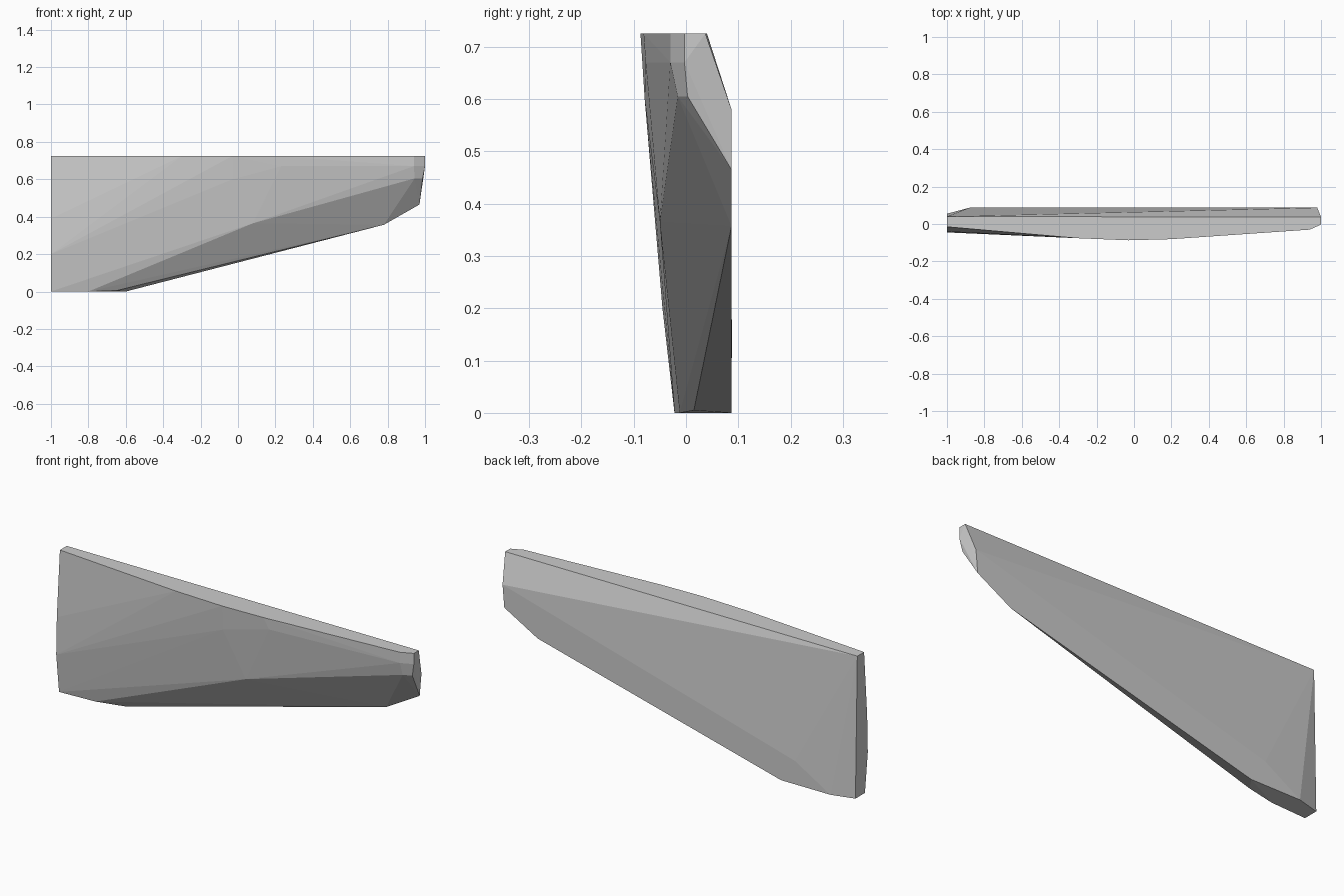
import bpy, bmesh

# Faceted blade: each list is one contour (x, y, z) of the convex shell
back = [(-0.88, 0.087, 0), (-0.6, 0.087, 0), (0.78, 0.087, 0.357),
        (0.97, 0.087, 0.465), (0.98, 0.087, 0.58), (-0.68, 0.0875, 0.12)]
top = [(x, y, 0.725) for x, y in
       [(-1, 0.04), (-1, -0.015), (-0.3, -0.076), (-0.03, -0.087),
        (0.2, -0.081), (0.94, -0.03), (1, -0.003), (1, 0.037)]]
root = [(-1, -0.04, 0.39), (-1, -0.045, 0.2), (-1, -0.022, 0), (-1, 0.055, 0)]
belly = [(-0.27, -0.074, 0.58), (-0.03, -0.079, 0.6), (0.23, -0.077, 0.67),
         (0.08, -0.05, 0.365), (-0.8, -0.012, 0), (-0.65, 0.015, 0.005)]
tip = [(0.94, -0.03, 0.67), (0.945, -0.016, 0.605),
       (1, -0.003, 0.67), (0.987, 0.003, 0.605)]

# Skin the contours with flat facets
bm = bmesh.new()
for p in back + top + root + belly + tip:
    bm.verts.new(p)
hull = bmesh.ops.convex_hull(bm, input=bm.verts)
loose = [v for v in bm.verts if not v.link_faces]
bmesh.ops.delete(bm, geom=loose, context='VERTS')
bmesh.ops.dissolve_limit(bm, angle_limit=0.002, verts=bm.verts, edges=bm.edges)
bmesh.ops.recalc_face_normals(bm, faces=bm.faces)
mesh = bpy.data.meshes.new("blade")
bm.to_mesh(mesh)
bm.free()
blade = bpy.data.objects.new("blade", mesh)
bpy.context.collection.objects.link(blade)
